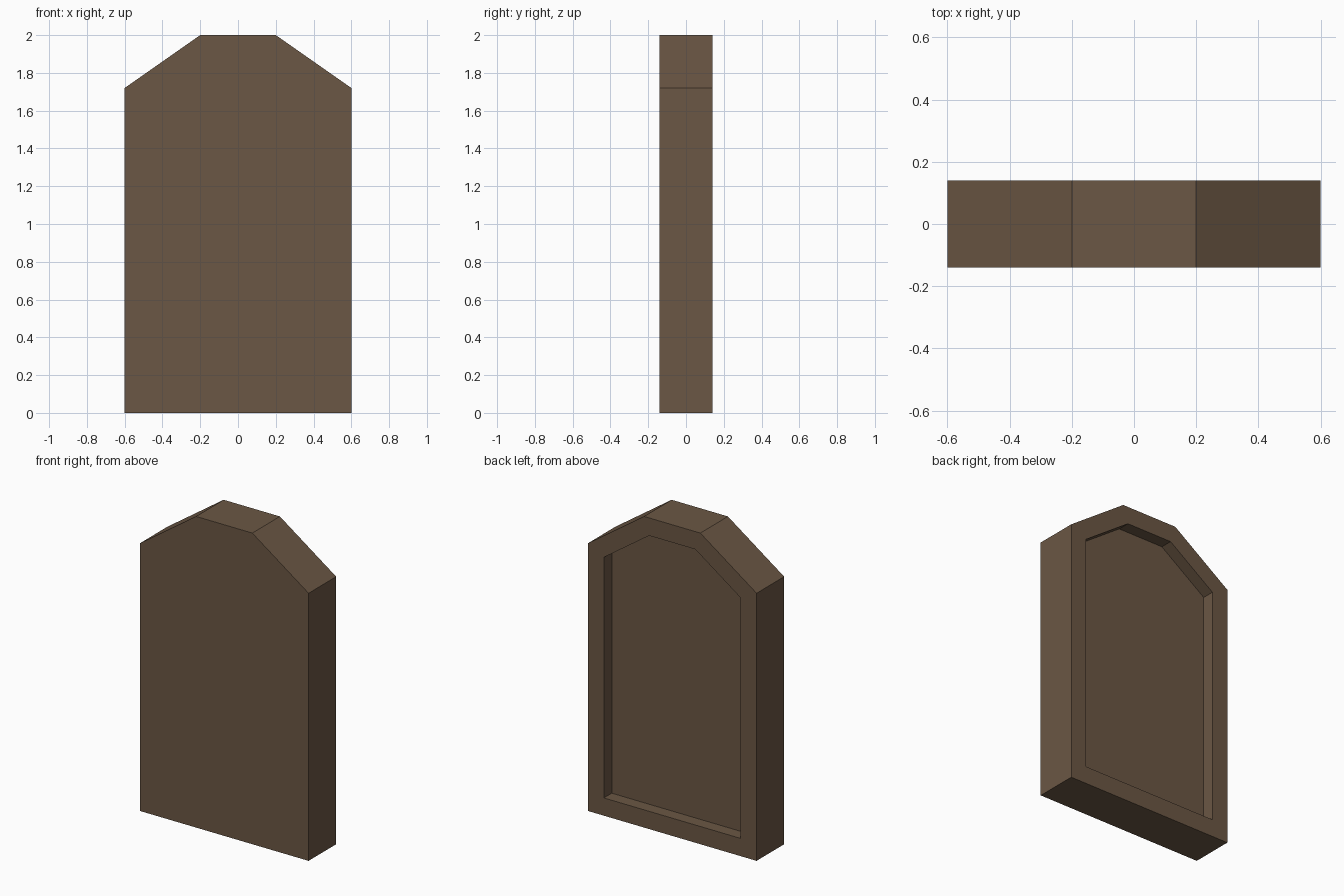
import bpy, bmesh
from mathutils import Vector

if "Cube" in bpy.data.objects:
    bpy.data.objects.remove(bpy.data.objects["Cube"])

HALF_DEPTH = 0.14
RIM = 0.114
RECESS = 0.08

# Wooden colour
wood = bpy.data.materials.new("dark_wood")
wood.diffuse_color = (0.147, 0.095, 0.058, 1.0)
wood.use_nodes = True
wood.node_tree.nodes["Principled BSDF"].inputs["Base Color"].default_value = wood.diffuse_color

# Panel outline with clipped top corners, extruded front to back
profile = [(-0.6, 0), (0.6, 0), (0.6, 1.72), (0.2, 2.0), (-0.2, 2.0), (-0.6, 1.72)]
bm = bmesh.new()
front = bm.faces.new([bm.verts.new((x, -HALF_DEPTH, z)) for x, z in profile])
ext = bmesh.ops.extrude_face_region(bm, geom=[front], use_keep_orig=True)
moved = [g for g in ext["geom"] if isinstance(g, bmesh.types.BMVert)]
bmesh.ops.translate(bm, verts=moved, vec=Vector((0, 2 * HALF_DEPTH, 0)))
bmesh.ops.recalc_face_normals(bm, faces=bm.faces[:])
bm.normal_update()

# Recessed field on the back, leaving an even rim
back = max(bm.faces, key=lambda f: f.calc_center_median().y)
bmesh.ops.inset_region(bm, faces=[back], thickness=RIM, use_even_offset=True)
floor = bmesh.ops.extrude_face_region(bm, geom=[back])
floor_verts = [g for g in floor["geom"] if isinstance(g, bmesh.types.BMVert)]
bmesh.ops.translate(bm, verts=floor_verts, vec=Vector((0, -RECESS, 0)))
if back.is_valid:
    bmesh.ops.delete(bm, geom=[back], context="FACES_ONLY")
bmesh.ops.recalc_face_normals(bm, faces=bm.faces[:])

mesh = bpy.data.meshes.new("panel")
bm.to_mesh(mesh)
bm.free()
mesh.materials.append(wood)
panel = bpy.data.objects.new("recessed_panel", mesh)
bpy.context.collection.objects.link(panel)
